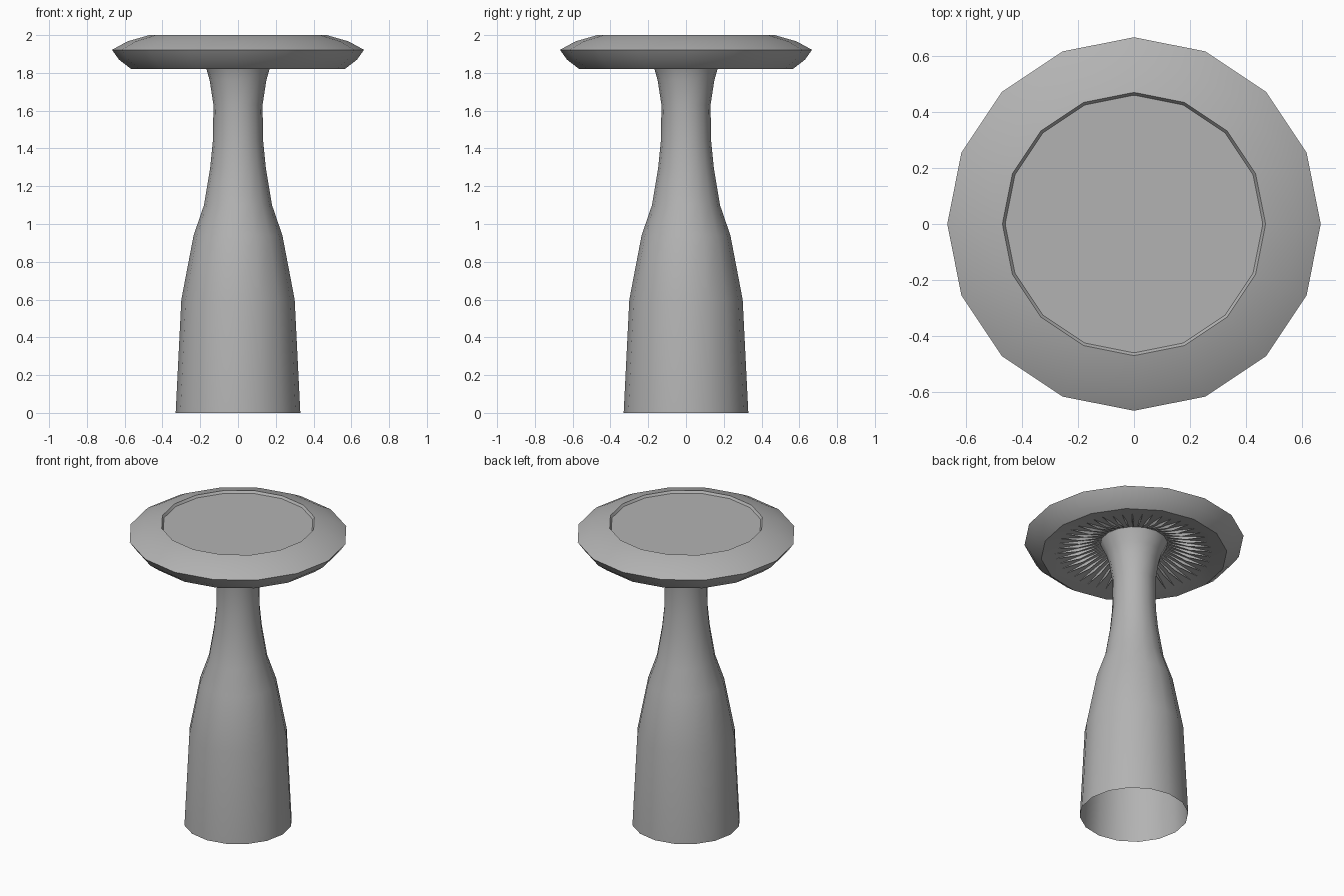
import bpy, bmesh, math

if "Cube" in bpy.data.objects:
    bpy.data.objects.remove(bpy.data.objects["Cube"])

SIDES = 16
grey = bpy.data.materials.new("mid_grey")
grey.diffuse_color = (0.45, 0.45, 0.45, 1)
grey.use_nodes = True
grey.node_tree.nodes["Principled BSDF"].inputs["Base Color"].default_value = grey.diffuse_color


def finish(name, bm, angle=None):
    me = bpy.data.meshes.new(name)
    bm.to_mesh(me)
    bm.free()
    me.materials.append(grey)
    ob = bpy.data.objects.new(name, me)
    bpy.context.collection.objects.link(ob)
    if angle:
        bpy.ops.object.select_all(action='DESELECT')
        ob.select_set(True)
        bpy.context.view_layer.objects.active = ob
        bpy.ops.object.shade_smooth_by_angle(angle=math.radians(angle))
    return ob


def lathe(name, profile, cap_end=False, angle=30):
    """Revolve (radius, z) points, listed bottom to top on the outside."""
    bm = bmesh.new()
    rings = []
    for r, z in profile:
        rings.append([bm.verts.new((r * math.cos(2 * math.pi * i / SIDES),
                                    r * math.sin(2 * math.pi * i / SIDES), z))
                      for i in range(SIDES)])
    for a, b in zip(rings, rings[1:]):
        for i in range(SIDES):
            j = (i + 1) % SIDES
            bm.faces.new((a[i], a[j], b[j], b[i]))
    if cap_end:
        bm.faces.new(rings[-1])
    return finish(name, bm, angle)


# Stem, open at the bottom, flaring into the cap
lathe("stem", [(0.33, 0), (0.30, 0.6), (0.235, 0.94), (0.18, 1.1), (0.147, 1.3),
               (0.133, 1.44), (0.13, 1.63), (0.15, 1.76), (0.167, 1.82), (0.205, 1.9)])

# Cap: hollow underside, rounded rim, shallow recessed top disc
lathe("cap", [(0.205, 1.9), (0.48, 1.835), (0.565, 1.82), (0.63, 1.87),
              (0.667, 1.922), (0.585, 1.967), (0.47, 2.0), (0.46, 1.985)],
      cap_end=True, angle=35)

# Gills: thin radial blades hanging from the cap's underside
bm = bmesh.new()
COUNT = 48
for k in range(COUNT):
    a = 2 * math.pi * (k + 0.5) / COUNT
    c, s = math.cos(a), math.sin(a)

    def at(r, t, z):
        return bm.verts.new((r * c - t * s, r * s + t * c, z))

    inner, outer = at(0.2, 0, 1.9), at(0.48, 0, 1.834)
    left, right = at(0.34, 0.007, 1.87), at(0.34, -0.007, 1.87)
    low = at(0.34, 0, 1.848)
    for tri in ((inner, left, low), (left, outer, low), (outer, right, low), (right, inner, low)):
        bm.faces.new(tri)
bmesh.ops.recalc_face_normals(bm, faces=bm.faces)
finish("gills", bm)
